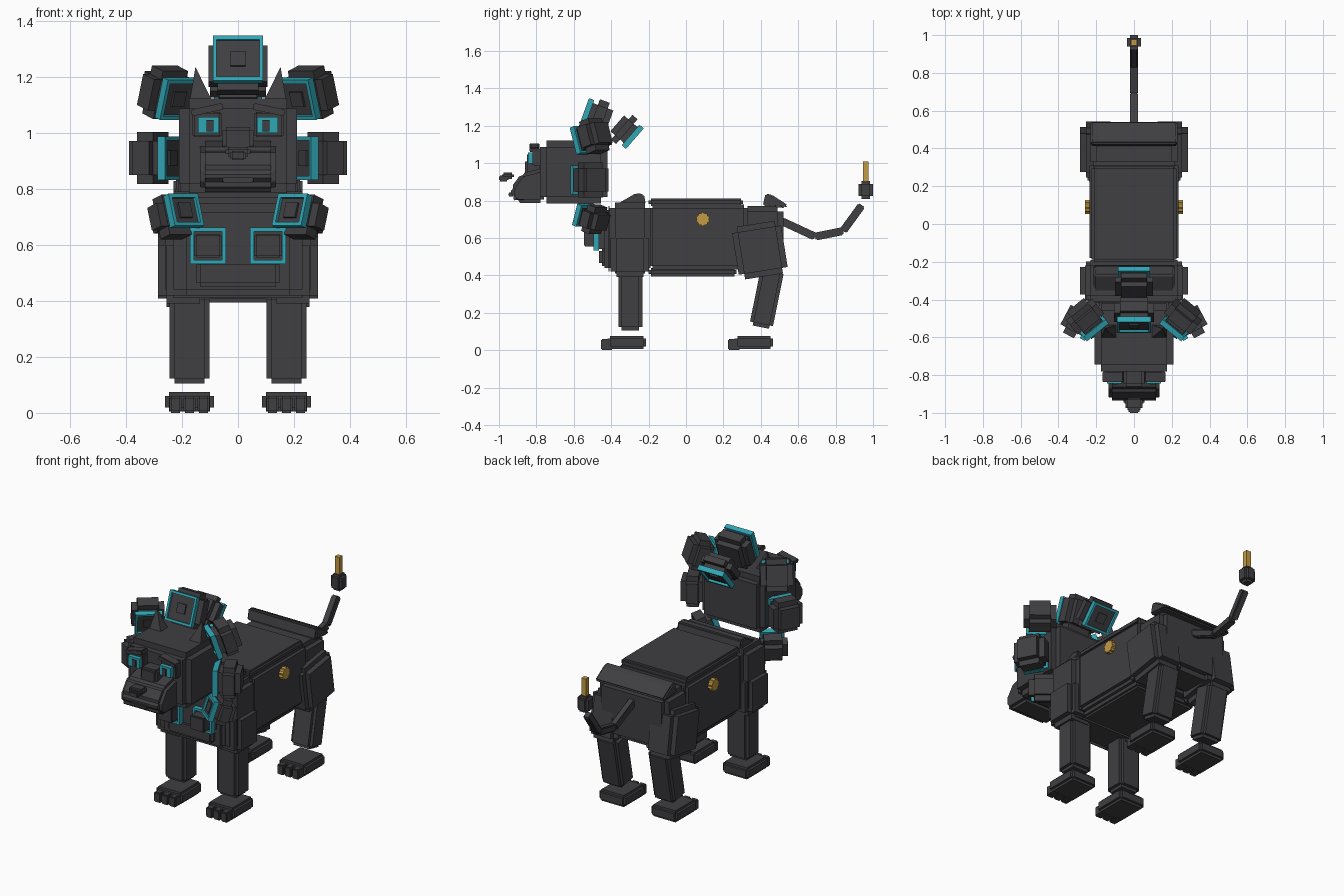
import bpy, bmesh, math
from mathutils import Matrix, Euler, Vector

cube = bpy.data.objects.get("Cube")
if cube:
    bpy.data.objects.remove(cube)


def material(name, rgb):
    m = bpy.data.materials.new(name)
    m.use_nodes = True
    m.diffuse_color = (*rgb, 1)
    m.node_tree.nodes["Principled BSDF"].inputs["Base Color"].default_value = (*rgb, 1)
    return m


DARK = material("charcoal", (0.05, 0.05, 0.055))
TEAL = material("teal", (0.03, 0.38, 0.46))
GOLD = material("gold", (0.56, 0.33, 0.06))


def place(loc, rot=(0, 0, 0)):
    return Matrix.Translation(loc) @ Euler([math.radians(a) for a in rot]).to_matrix().to_4x4()


def finish(bm, name, mat, bevel, frame):
    if bevel:
        bmesh.ops.bevel(bm, geom=bm.edges[:], offset=bevel, segments=2, affect='EDGES', clamp_overlap=True)
    bmesh.ops.recalc_face_normals(bm, faces=bm.faces[:])
    mesh = bpy.data.meshes.new(name)
    bm.to_mesh(mesh)
    bm.free()
    mesh.materials.append(mat)
    ob = bpy.data.objects.new(name, mesh)
    ob.matrix_world = frame
    bpy.context.collection.objects.link(ob)
    return ob


def box(name, loc, size, bevel=0.0, rot=(0, 0, 0), mat=DARK, frame=Matrix()):
    bm = bmesh.new()
    bmesh.ops.create_cube(bm, size=1)
    bmesh.ops.scale(bm, vec=size, verts=bm.verts[:])
    return finish(bm, name, mat, bevel, frame @ place(loc, rot))


def span(name, x, y, z, bevel=0.0, mat=DARK):
    """Box given by its (low, high) limits on each axis."""
    return box(name, [sum(a) / 2 for a in (x, y, z)], [a[1] - a[0] for a in (x, y, z)], bevel, mat=mat)


def prism(name, profile, x0, x1, bevel=0.0, mat=DARK):
    """Side profile of (y, z) points extruded across x."""
    bm = bmesh.new()
    face = bm.faces.new([bm.verts.new((x0, y, z)) for y, z in profile])
    ext = bmesh.ops.extrude_face_region(bm, geom=[face])
    bmesh.ops.translate(bm, vec=(x1 - x0, 0, 0),
                        verts=[g for g in ext["geom"] if isinstance(g, bmesh.types.BMVert)])
    return finish(bm, name, mat, bevel, Matrix())


def lit_frame(name, frame, w, h, y):
    """Four raised teal bars around a recessed panel, facing local -y."""
    b = 0.014
    for s in (-1, 1):
        box(name + "_upright", (s * (w - b) / 2, y, 0), (b, 0.03, h), mat=TEAL, frame=frame)
        box(name + "_rail", (0, y, s * (h - b) / 2), (w - 2 * b, 0.03, b), mat=TEAL, frame=frame)
    box(name + "_panel", (0, y + 0.008, 0), (w - 2 * b, 0.02, h - 2 * b), frame=frame)
    box(name + "_stud", (0, y - 0.004, 0), (0.055, 0.014, 0.055), frame=frame)


def mane_block(name, loc, rot, size):
    frame = place(loc, rot)
    box(name, (0, 0, 0), size, 0.032, frame=frame)
    lit_frame(name, frame, size[0] - 0.03, size[2] - 0.03, -size[1] / 2 - 0.01)


def rod(name, a, b, width):
    a, b = Vector(a), Vector(b)
    d = b - a
    frame = Matrix.Translation((a + b) / 2) @ d.to_track_quat('Z', 'X').to_matrix().to_4x4()
    box(name, (0, 0, 0), (width, width, d.length), 0.006, frame=frame)


# Torso
span("barrel", (-0.235, 0.235), (-0.2, 0.33), (0.43, 0.78), 0.02)
span("back_plate", (-0.225, 0.225), (-0.2, 0.305), (0.77, 0.812), 0.012)
span("belly_plate", (-0.2, 0.2), (-0.2, 0.27), (0.395, 0.44), 0.012)
span("chest", (-0.26, 0.26), (-0.41, -0.19), (0.41, 0.79), 0.03)
prism("withers", [(-0.37, 0.78), (-0.27, 0.838), (-0.225, 0.835), (-0.215, 0.78)], -0.215, 0.215, 0.008)
span("hips", (-0.23, 0.23), (0.3, 0.52), (0.44, 0.77), 0.03)
prism("rump", [(0.41, 0.77), (0.425, 0.838), (0.46, 0.83), (0.545, 0.775), (0.53, 0.76)], -0.23, 0.23, 0.008)

# Chest armour
span("chest_plate", (-0.205, 0.205), (-0.435, -0.39), (0.42, 0.77), 0.02)
span("breast_plate", (-0.15, 0.15), (-0.455, -0.4), (0.53, 0.73), 0.015)
span("lower_breast_plate", (-0.15, 0.15), (-0.465, -0.41), (0.45, 0.545), 0.015)

# Legs, feet and flank discs
for s, side in ((1, "left"), (-1, "right")):
    box(side + "_shoulder", (s * 0.195, -0.3, 0.51), (0.18, 0.205, 0.24), 0.03)
    box(side + "_thigh", (s * 0.19, 0.395, 0.535), (0.19, 0.265, 0.285), 0.03, (9, 0, 0))
    box(side + "_front_leg", (s * 0.173, -0.297, 0.265), (0.143, 0.13, 0.32), 0.018)
    box(side + "_hind_leg", (s * 0.173, 0.432, 0.28), (0.143, 0.125, 0.32), 0.018, (-11.5, 0, 0))
    for part, y in (("front", -0.317), ("hind", 0.363)):
        box(f"{side}_{part}_foot", (s * 0.173, y, 0.04), (0.175, 0.205, 0.07), 0.014)
        for k in (-1, 0, 1):
            box(f"{side}_{part}_toe", (s * 0.173 + k * 0.05, y - 0.105, 0.03), (0.044, 0.066, 0.06), 0.006)
    ring = [(0.09 + r * math.cos(i * math.pi / 10), 0.7 + r * math.sin(i * math.pi / 10))
            for i in range(20) for r in [0.038 if i % 2 else 0.032]]
    prism(side + "_flank_disc", ring, s * 0.22, s * 0.26, mat=GOLD)

    # Chest lamps
    frame = place((s * 0.107, -0.48, 0.597))
    box(side + "_lamp_mount", (0, 0.035, 0), (0.11, 0.06, 0.11), frame=frame)
    lit_frame(side + "_lamp", frame, 0.128, 0.13, 0)
    box(side + "_lamp_cover", (0, -0.03, 0), (0.095, 0.07, 0.085), 0.006, frame=frame)

    # Mane blocks around the head
    mane_block(side + "_upper_mane", (s * 0.26, -0.49, 1.145), (18, 0, -39 * s), (0.18, 0.13, 0.18))
    mane_block(side + "_middle_mane", (s * 0.305, -0.51, 0.91), (0, 0, -62 * s), (0.18, 0.13, 0.185))
    mane_block(side + "_lower_mane", (s * 0.235, -0.49, 0.70), (-18, 0, -39 * s), (0.165, 0.12, 0.15))

# Crest blocks, facing forward and backward
mane_block("front_crest", (0, -0.468, 1.238), (-20, 0, 0), (0.21, 0.12, 0.2))
mane_block("rear_crest", (0, -0.33, 1.18), (41, 0, 180), (0.2, 0.1, 0.175))

# Head and muzzle
span("head", (-0.21, 0.21), (-0.78, -0.42), (0.785, 1.122), 0.035)
prism("muzzle", [(-0.76, 0.788), (-0.905, 0.788), (-0.935, 0.82), (-0.935, 0.87), (-0.88, 0.945), (-0.76, 0.975)],
      -0.135, 0.135, 0.018)
span("nose_bridge", (-0.055, 0.055), (-0.86, -0.77), (0.92, 1.02), 0.012)
span("nose", (-0.045, 0.045), (-0.985, -0.92), (0.915, 0.95), 0.01)
span("nose_tip", (-0.028, 0.028), (-1.0, -0.95), (0.903, 0.935), 0.006)
span("mouth", (-0.055, 0.055), (-0.95, -0.92), (0.822, 0.842), 0.004)

# Eyes, brows and ears
for s, side in ((1, "left"), (-1, "right")):
    box(side + "_eye_socket", (s * 0.11, -0.795, 1.03), (0.105, 0.05, 0.09), 0.006)
    box(side + "_eye", (s * 0.105, -0.83, 1.028), (0.075, 0.03, 0.058), mat=TEAL)
    box(side + "_pupil", (s * 0.1, -0.847, 1.025), (0.026, 0.008, 0.04))
    box(side + "_brow", (s * 0.11, -0.81, 1.083), (0.115, 0.055, 0.024), 0.004, (0, 12 * s, 0))
    bm = bmesh.new()
    base = [bm.verts.new((s * x, y, 1.1)) for x, y in ((0.085, -0.61), (0.175, -0.61), (0.175, -0.53), (0.085, -0.53))]
    tip = bm.verts.new((s * 0.152, -0.555, 1.235))
    bm.faces.new(base)
    for i in range(4):
        bm.faces.new((base[i], base[(i + 1) % 4], tip))
    finish(bm, side + "_ear", DARK, 0, Matrix())

# Tail
path = [(0, 0.5, 0.695), (0, 0.69, 0.607), (0, 0.84, 0.637), (0, 0.94, 0.775)]
for a, b in zip(path, path[1:]):
    rod("tail_segment", a, b, 0.042)
span("tail_tuft", (-0.037, 0.037), (0.923, 1.0), (0.808, 0.905), 0.016)
span("tail_spike", (-0.015, 0.015), (0.946, 0.976), (0.89, 1.008), mat=GOLD)
